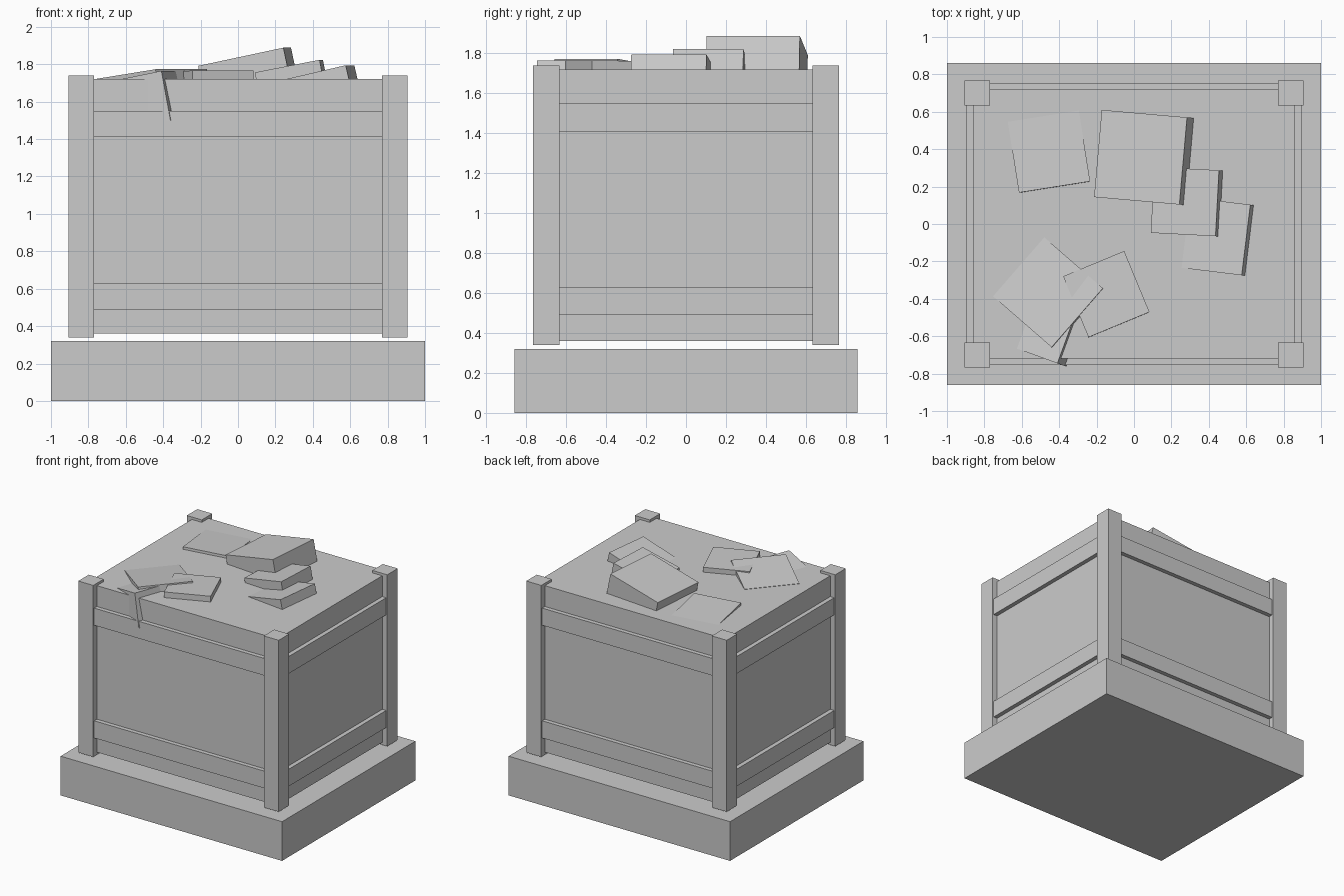
import bpy
from math import radians
from mathutils import Matrix, Vector

if "Cube" in bpy.data.objects:
    bpy.data.objects.remove(bpy.data.objects["Cube"])


def box(name, lo, hi):
    """Axis-aligned box between two corners."""
    lo, hi = Vector(lo), Vector(hi)
    bpy.ops.mesh.primitive_cube_add(size=1, location=(lo + hi) / 2)
    ob = bpy.context.object
    ob.name = name
    ob.data.transform(Matrix.Diagonal((*(hi - lo), 1)))
    return ob


def lump(name, top_centre, size, yaw, tilt):
    """Tilted cube, placed by the centre of its top face."""
    bpy.ops.mesh.primitive_cube_add(size=size)
    ob = bpy.context.object
    ob.name = name
    ob.data.transform(Matrix.Translation((0, 0, -size / 2)))
    ob.location = top_centre
    ob.rotation_euler = (0, radians(-tilt), radians(yaw))


# Plinth and crate body
box("plinth", (-1, -0.86, 0), (1, 0.86, 0.32))
box("crate_body", (-0.86, -0.72, 0.36), (0.86, 0.72, 1.72))

# Corner posts
for sx, xn in ((-1, "left"), (1, "right")):
    for sy, yn in ((-1, "front"), (1, "back")):
        x, y = sx * 0.8375, sy * 0.70
        box(f"{yn}_{xn}_post", (x - 0.0675, y - 0.0675, 0.34),
            (x + 0.0675, y + 0.0675, 1.74))

# Horizontal rails on all four sides
for level, z0, z1 in (("lower", 0.49, 0.63), ("upper", 1.41, 1.55)):
    for s, yn, xn in ((-1, "front", "left"), (1, "back", "right")):
        y, x = s * 0.7275, s * 0.8675
        box(f"{level}_{yn}_rail", (-0.80, y - 0.0275, z0), (0.80, y + 0.0275, z1))
        box(f"{level}_{xn}_rail", (x - 0.0275, -0.66, z0), (x + 0.0275, 0.66, z1))

# Tilted lumps poking out of the top: top centre, size, yaw, tilt
lumps = (
    ((0.035, 0.357, 1.84), 0.468, -5, 12),
    ((0.272, 0.12, 1.79), 0.353, -3, 11),
    ((0.415, -0.063, 1.752), 0.38, -7, 13),
    ((-0.455, 0.388, 1.73), 0.385, -81, 3),
    ((-0.148, -0.375, 1.763), 0.353, -67.5, 1),
    ((-0.46, -0.365, 1.748), 0.418, -41, 7),
    ((-0.488, -0.573, 1.739), 0.27, -20, 11),
)
for i, args in enumerate(lumps, 1):
    lump(f"lump_{i}", *args)
